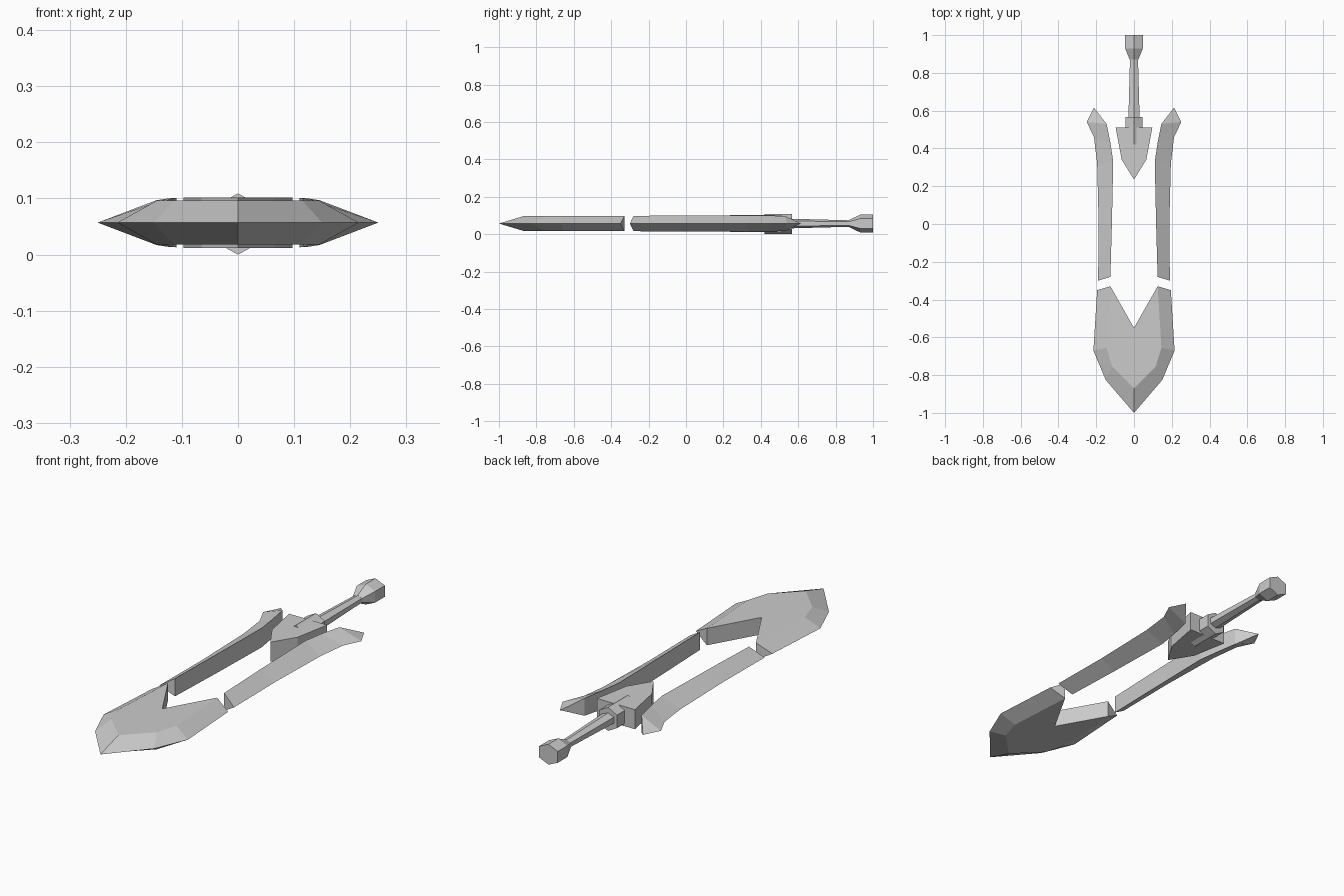
import bpy, bmesh

if "Cube" in bpy.data.objects:
    bpy.data.objects.remove(bpy.data.objects["Cube"])

C = 0.057  # height of the cutting edge plane


def make(name, verts, faces, mirror=False):
    bm = bmesh.new()
    vs = [bm.verts.new(v) for v in verts]
    for f in faces:
        bm.faces.new([vs[i] for i in f])
    bmesh.ops.recalc_face_normals(bm, faces=bm.faces)
    me = bpy.data.meshes.new(name)
    bm.to_mesh(me)
    bm.free()
    ob = bpy.data.objects.new(name, me)
    bpy.context.collection.objects.link(ob)
    if mirror:
        m = ob.modifiers.new("mirror", 'MIRROR')
        m.use_clip = True
    return ob


def loft(name, rings, mirror=False):
    n = len(rings[0])
    faces = [(k * n + i, k * n + (i + 1) % n, (k + 1) * n + (i + 1) % n, (k + 1) * n + i)
             for k in range(len(rings) - 1) for i in range(n)]
    faces += [tuple(range(n)), tuple((len(rings) - 1) * n + i for i in range(n))]
    return make(name, [v for r in rings for v in r], faces, mirror)


def hex_ring(y, rx, rz, c=C):
    return [(0, y, c + rz), (rx, y, c + rz * .55), (rx, y, c - rz * .55),
            (0, y, c - rz), (-rx, y, c - rz * .55), (-rx, y, c + rz * .55)]


# Blade tip: bevelled outer edge, flat faces, upright notch walls
edge = [(0, -1), (.15, -.825), (.215, -.67), (.195, -.35)]
flat = [(0, -.87), (.115, -.755), (.145, -.655), (.125, -.33), (0, -.55)]
H = .039
verts = [(x, y, C) for x, y in edge]
verts += [(x, y, C + H) for x, y in flat] + [(x, y, C - H) for x, y in flat]
faces = []
for i in range(3):
    faces += [(i, i + 1, 5 + i, 4 + i), (i + 1, i, 9 + i, 10 + i)]
faces += [(4, 5, 6, 7, 8), (13, 12, 11, 10, 9), (3, 12, 7), (7, 12, 13, 8)]
make("blade_tip", verts, faces, mirror=True)

# Side rails: triangular section following inner and outer lines
stations = [((.125, -.28), (.19, -.30), .041), ((.117, 0), (.187, 0), .043),
            ((.11, .33), (.195, .32), .044), ((.125, .43), (.212, .46), .043),
            ((.145, .53), (.25, .54), .040), ((.209, .612), (.212, .615), .001)]
loft("side_rail", [[(a[0], a[1], C + h), (b[0], b[1], C), (a[0], a[1], C - h)]
                   for a, b, h in stations], mirror=True)

# Arrow shaped guard plate
half = [(0, .235), (.065, .34), (.097, .51)]
outline = half + [(-x, y) for x, y in half[:0:-1]]
loft("guard_plate", [[(x, y, z) for x, y in outline] for z in (C - .045, C + .045)])

# Ridged block, grip and pommel share a six-sided section
loft("guard_block", [hex_ring(y, .045, .0545, .0545) for y in (.42, .567)])
loft("grip", [hex_ring(.55, .03, .026), hex_ring(.88, .021, .017)])
loft("pommel", [hex_ring(.87, .023, .018), hex_ring(.93, .047, .047), hex_ring(1, .047, .047)])
